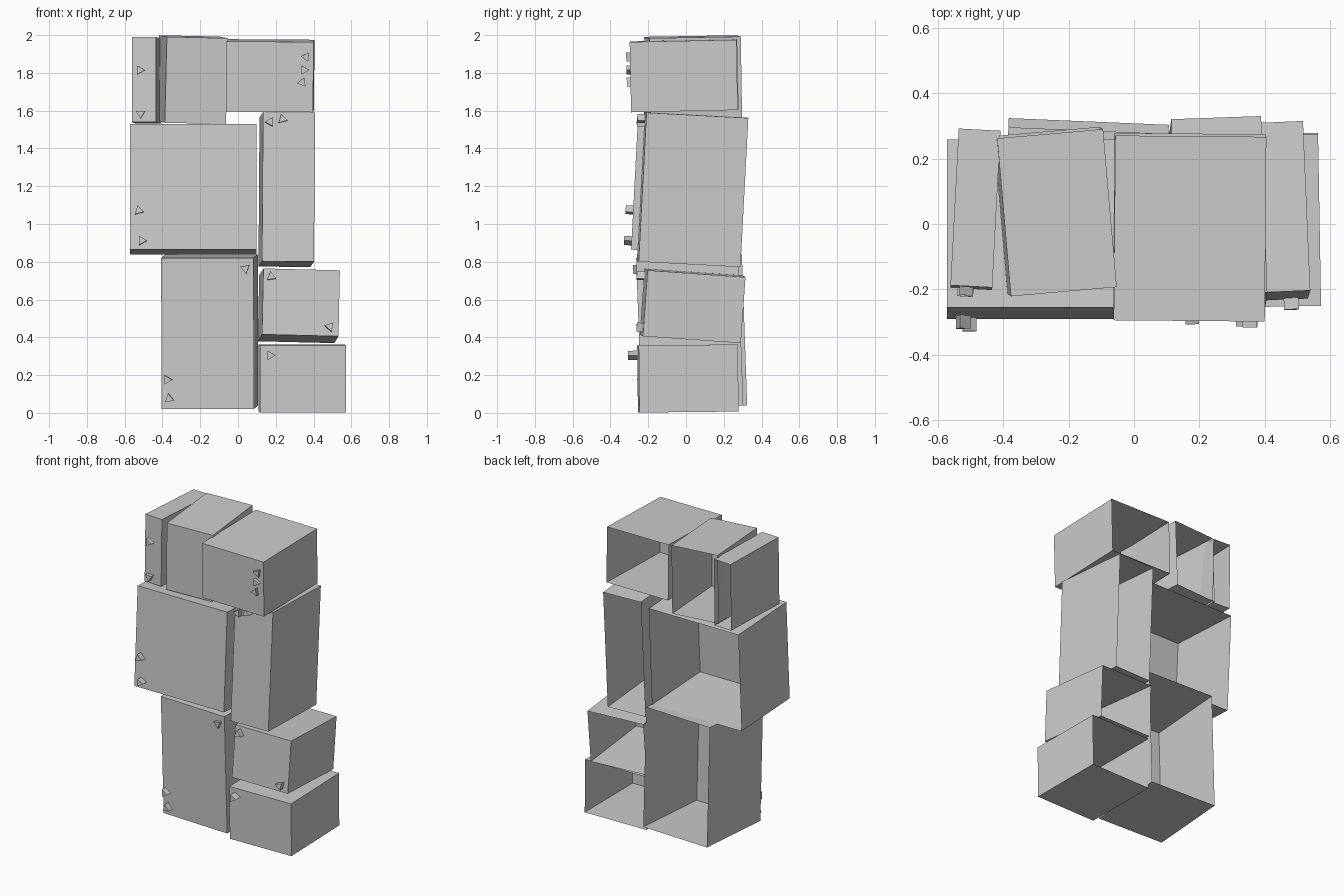
import bpy
import bmesh
from math import radians, cos, sin
from mathutils import Matrix, Vector, Euler

cube = bpy.data.objects.get("Cube")
if cube:
    bpy.data.objects.remove(cube)

GREY = (0.6, 0.6, 0.6, 1)
mat = bpy.data.materials.new("plain grey")
mat.use_nodes = True
mat.diffuse_color = GREY
bsdf = mat.node_tree.nodes["Principled BSDF"]
bsdf.inputs["Base Color"].default_value = GREY
bsdf.inputs["Roughness"].default_value = 0.8


def finish(bm, name, matrix):
    mesh = bpy.data.meshes.new(name)
    bm.to_mesh(mesh)
    bm.free()
    mesh.materials.append(mat)
    obj = bpy.data.objects.new(name, mesh)
    obj.matrix_world = matrix
    bpy.context.collection.objects.link(obj)
    return obj


def crate(name, centre, size, tilt):
    """Thin-walled box, open at the back; returns its placement."""
    place = Matrix.Translation(centre) @ Euler([radians(a) for a in tilt]).to_matrix().to_4x4()
    bm = bmesh.new()
    bmesh.ops.create_cube(bm, size=1)
    bmesh.ops.scale(bm, vec=size, verts=bm.verts)
    back = [f for f in bm.faces if f.normal.y > 0.9]
    bmesh.ops.delete(bm, geom=back, context='FACES_ONLY')
    finish(bm, name, place)
    return place


def stud(name, place, depth, x, z, angle, height):
    """Three-sided peg on the front panel of a crate, apex at the angle."""
    spot = place.inverted() @ Vector((x, place.translation.y - depth / 2, z))
    spot.y = -depth / 2
    bm = bmesh.new()
    corners = []
    for k in range(3):
        a = radians(angle + 120 * k)
        corners.append(bm.verts.new((0.028 * cos(a), 0, 0.028 * sin(a))))
    base = bm.faces.new(corners)
    top = bmesh.ops.extrude_face_region(bm, geom=[base])["geom"]
    moved = [v for v in top if isinstance(v, bmesh.types.BMVert)]
    bmesh.ops.translate(bm, vec=(0, -height, 0), verts=moved)
    bmesh.ops.recalc_face_normals(bm, faces=bm.faces)
    finish(bm, name, place @ Matrix.Translation(spot))


# Crates: name, centre, size, tilt in degrees, studs (x, z, apex angle, height)
crates = [
    ("lower_left_crate", (-.15, .03, .43), (.49, .54, .80), (2, 0, -2.4),
     [(.04, .765, -80, .02), (-.375, .175, 0, .035), (-.365, .075, 100, .035)]),
    ("lower_right_crate", (.34, .01, .182), (.455, .525, .355), (.6, 0, 1),
     [(.17, .305, 0, .05)]),
    ("middle_right_crate", (.322, .035, .567), (.405, .52, .35), (-4, 1.4, 2.4),
     [(.175, .72, 100, .04), (.485, .455, 170, .035)]),
    ("large_left_crate", (-.237, -.016, 1.183), (.67, .515, .665), (-3, 0, 0),
     [(-.525, 1.07, 105, .04), (-.51, .91, 0, .04)]),
    ("tall_right_crate", (.258, .035, 1.182), (.275, .54, .79), (-3, .5, 2),
     [(.17, 1.54, 180, .04), (.235, 1.555, 105, .04)]),
    ("top_right_crate", (.17, -.01, 1.785), (.462, .565, .372), (1.2, .4, -.5),
     [(.36, 1.885, 175, .02), (.35, 1.815, 0, .02), (.34, 1.75, 190, .02)]),
    ("top_middle_crate", (-.241, .038, 1.764), (.325, .485, .455), (1, 1.3, 5), []),
    ("top_left_crate", (-.485, .045, 1.76), (.128, .48, .45), (-1, 0, -3),
     [(-.52, 1.815, 0, .025), (-.515, 1.585, -90, .025)]),
]

for name, centre, size, tilt, studs in crates:
    place = crate(name, centre, size, tilt)
    for i, s in enumerate(studs, 1):
        stud(f"{name}_stud_{i}", place, size[1], *s)
